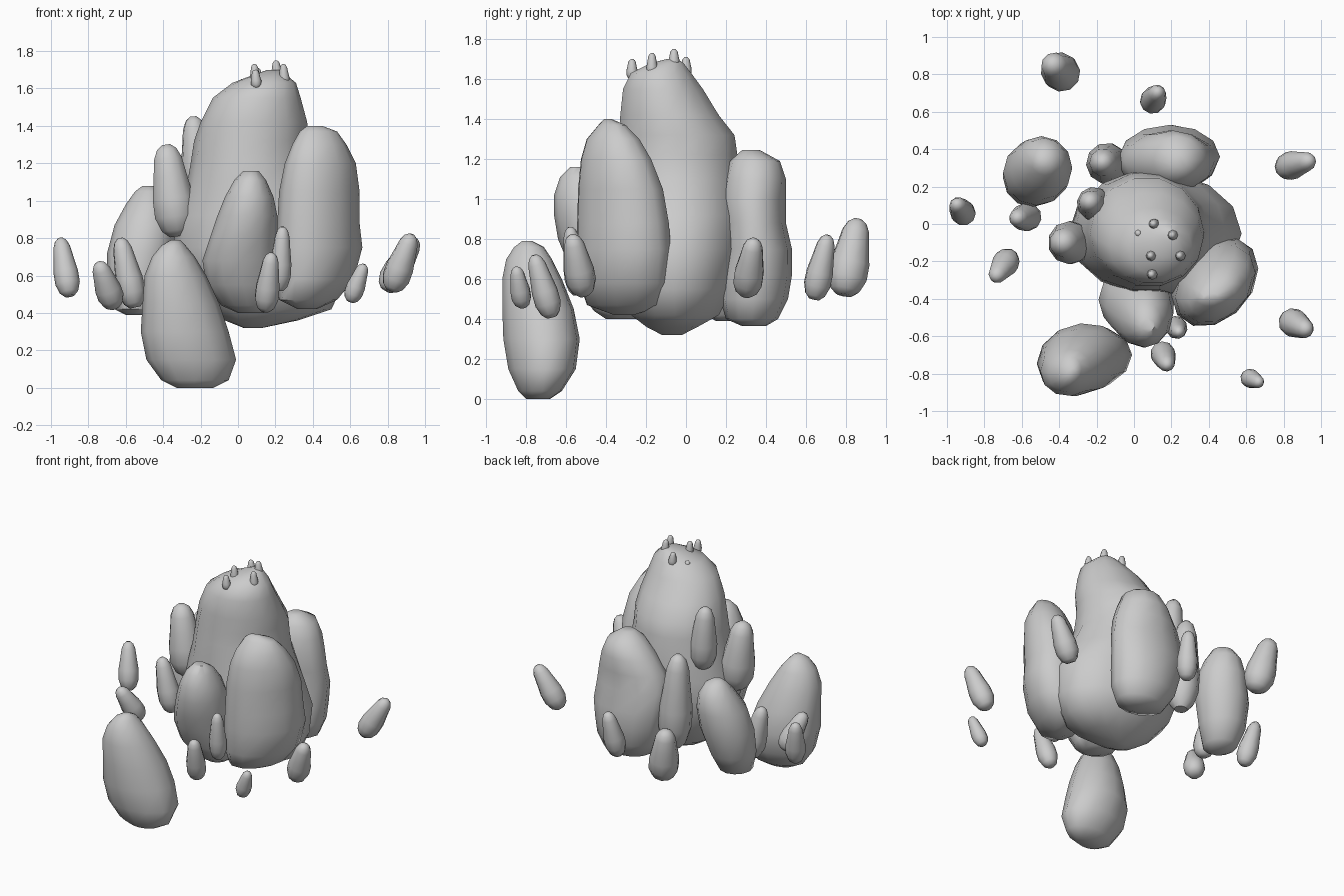
import bpy, bmesh
from math import sin, cos, pi, radians
from mathutils import Vector, Matrix


def loft(name, rings, phi=0.0, segs=12, matrix=None):
    """Closed stone from rings (z, xmin, xmax, ymin, ymax); phi slants the section diagonally."""
    bm = bmesh.new()
    loops = []
    for z, x0, x1, y0, y1 in rings:
        loop = []
        for i in range(segs):
            a = 2 * pi * i / segs
            loop.append(bm.verts.new(((x0 + x1) / 2 + (x1 - x0) / 2 * cos(a),
                                      (y0 + y1) / 2 + (y1 - y0) / 2 * sin(a + phi), z)))
        loops.append(loop)
    for lo, hi in zip(loops, loops[1:]):
        for i in range(segs):
            j = (i + 1) % segs
            bm.faces.new((lo[i], lo[j], hi[j], hi[i]))
    bm.faces.new(loops[0][::-1])
    bm.faces.new(loops[-1])
    if matrix:
        bm.transform(matrix)
    bmesh.ops.recalc_face_normals(bm, faces=bm.faces)
    me = bpy.data.meshes.new(name)
    bm.to_mesh(me)
    bm.free()
    ob = bpy.data.objects.new(name, me)
    bpy.context.collection.objects.link(ob)
    bpy.context.view_layer.objects.active = ob
    ob.select_set(True)
    bpy.ops.object.shade_smooth_by_angle(angle=radians(50))
    ob.select_set(False)
    return ob


def pebble(name, low, high, r, segs=10):
    """Blunt stone, wider at the bottom, along the axis between two end points."""
    low, axis = Vector(low), Vector(high) - Vector(low)
    n = axis.length
    m = Matrix.Translation(low) @ axis.to_track_quat('Z', 'Y').to_matrix().to_4x4()
    rings = [(t * n, -r * k, r * k, -r * k, r * k) for t, k in (
        (0, .4), (.07, .75), (.22, 1), (.42, 1), (.65, .82), (.85, .68), (.95, .48), (1, .2))]
    return loft(name, rings, 0, segs, m)


# central rock
loft("central_rock", [
    (.32, .03, .13, -.12, -.02), (.36, -.07, .32, -.2, .06), (.42, -.16, .5, -.28, .17),
    (.55, -.28, .56, -.36, .24), (.75, -.35, .575, -.38, .28), (.92, -.32, .49, -.37, .29),
    (1.1, -.27, .4, -.36, .28), (1.22, -.25, .38, -.35, .265), (1.32, -.235, .375, -.34, .25),
    (1.42, -.2, .37, -.335, .17), (1.55, -.135, .335, -.32, .09), (1.63, -.03, .31, -.28, .03),
    (1.68, .1, .25, -.18, -.01), (1.7, .16, .22, -.1, -.04)], segs=14)

# large rocks leaning on the centre
loft("right_rock", [
    (.42, .32, .42, -.36, -.26), (.47, .22, .53, -.5, -.11), (.58, .2, .62, -.54, -.08),
    (.75, .2, .665, -.55, -.07), (.88, .21, .65, -.55, -.08), (1.05, .22, .65, -.545, -.11),
    (1.2, .25, .63, -.53, -.17), (1.3, .29, .58, -.5, -.23), (1.37, .33, .53, -.44, -.3),
    (1.4, .37, .45, -.41, -.37)], .3)
loft("front_rock", [
    (.4, .0, .14, -.4, -.25), (.44, -.09, .2, -.46, -.2), (.55, -.17, .22, -.54, -.2),
    (.68, -.19, .22, -.59, -.22), (.8, -.15, .21, -.64, -.25), (.92, -.11, .21, -.66, -.3),
    (1.02, -.07, .19, -.66, -.35), (1.11, -.02, .15, -.63, -.42), (1.16, .03, .11, -.58, -.5)])
loft("back_rock", [
    (.365, .2, .32, .28, .4), (.4, .05, .4, .2, .46), (.5, -.02, .44, .17, .51),
    (.62, -.05, .45, .17, .53), (.75, -.08, .46, .19, .53), (.88, -.09, .45, .18, .5),
    (1.0, -.05, .43, .17, .5), (1.1, .02, .4, .19, .5), (1.19, .1, .36, .22, .47),
    (1.245, .19, .28, .28, .37)])
loft("left_rock", [
    (.39, -.6, -.5, .15, .25), (.42, -.66, -.44, .1, .33), (.55, -.7, -.39, .09, .4),
    (.72, -.7, -.34, .1, .45), (.87, -.66, -.33, .13, .47), (.98, -.6, -.36, .2, .46),
    (1.05, -.55, -.4, .26, .41), (1.08, -.51, -.45, .3, .36)])

# big rock standing free at the front left
loft("front_left_rock", [
    (0, -.33, -.13, -.8, -.68), (.04, -.41, -.05, -.84, -.62), (.15, -.49, -.01, -.89, -.55),
    (.3, -.52, -.05, -.915, -.53), (.45, -.51, -.1, -.92, -.56), (.6, -.5, -.17, -.92, -.62),
    (.7, -.46, -.23, -.9, -.67), (.76, -.41, -.28, -.86, -.71), (.79, -.36, -.31, -.82, -.77)], .12)

# smaller stones: low end, high end, radius
stones = [
    ((-.37, .79, .52), (-.44, .86, .9), .1), ((.09, .64, .5), (.13, .71, .82), .068),
    ((.79, .3, .52), (.95, .34, .8), .075), ((.82, -.51, .52), (.93, -.57, .82), .075),
    ((.6, -.815, .46), (.675, -.85, .66), .05), ((.145, -.67, .41), (.18, -.76, .72), .065),
    ((.22, -.54, .52), (.24, -.58, .86), .058), ((-.66, -.17, .43), (-.745, -.29, .67), .07),
    ((-.9, .04, .49), (-.95, .11, .8), .066), ((-.55, .04, .43), (-.63, .03, .8), .075),
    ((-.32, -.1, .81), (-.385, -.1, 1.3), .115), ((-.2, .1, 1.0), (-.24, .12, 1.45), .09),
    ((-.13, .32, .5), (-.17, .33, 1.17), .11)]
for n, (lo, hi, r) in enumerate(stones, 1):
    pebble(f"small_stone_{n}", lo, hi, r)

# tiny nubs on the summit: x, y, bottom, top
for n, (x, y, z0, z1) in enumerate([(.03, -.05, 1.56, 1.65), (.11, 0, 1.61, 1.71),
                                    (.21, -.06, 1.65, 1.75), (.095, -.17, 1.61, 1.73),
                                    (.25, -.17, 1.61, 1.73), (.1, -.27, 1.6, 1.7)], 1):
    pebble(f"summit_nub_{n}", (x, y, z0), (x - .008, y, z1), .028, 8)
